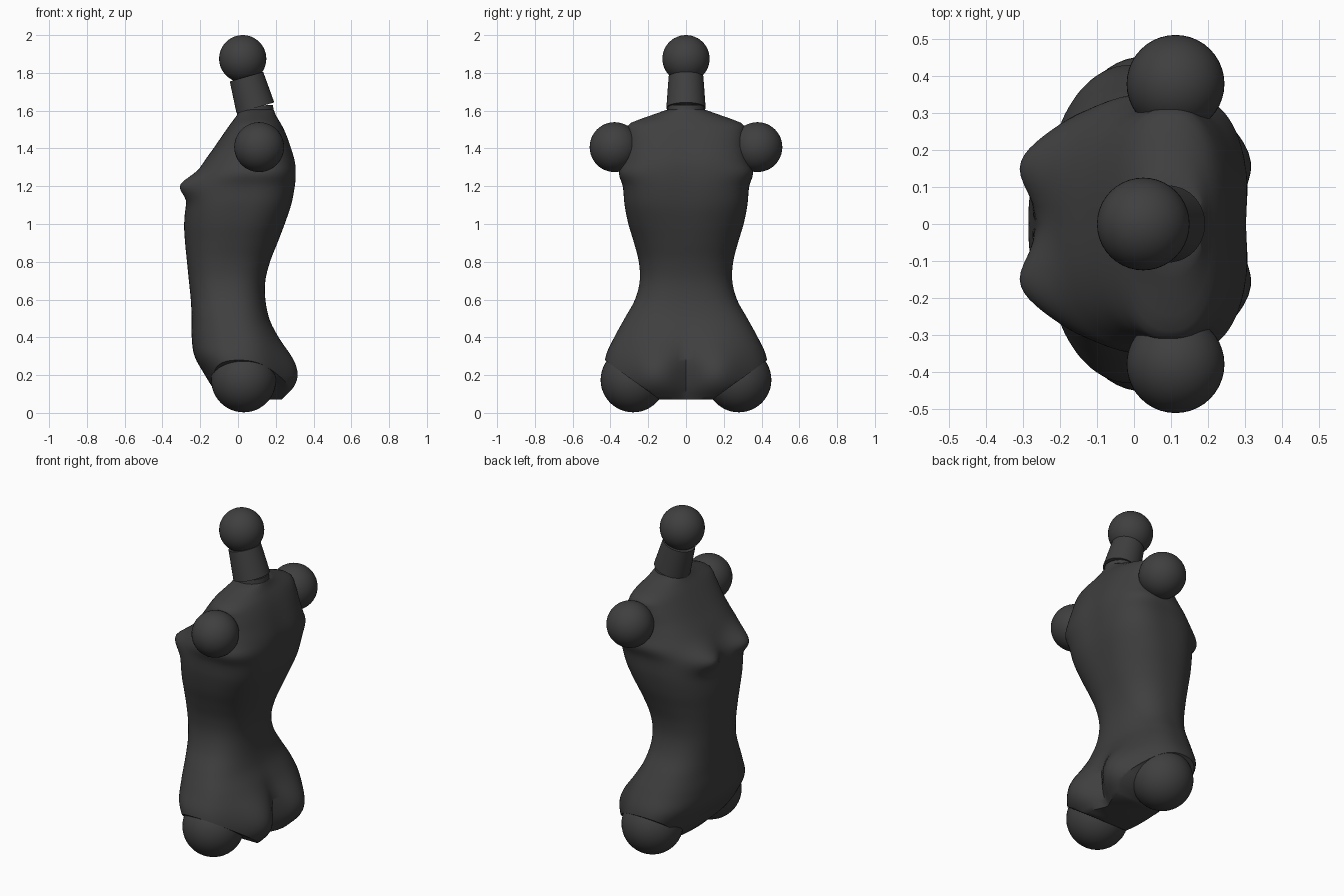
import bpy, bmesh, math
from mathutils import Vector

if "Cube" in bpy.data.objects:
    bpy.data.objects.remove(bpy.data.objects["Cube"], do_unlink=True)

charcoal = bpy.data.materials.new("charcoal")
charcoal.use_nodes = True
charcoal.diffuse_color = (0.05, 0.05, 0.05, 1)
charcoal.node_tree.nodes["Principled BSDF"].inputs["Base Color"].default_value = (0.05, 0.05, 0.05, 1)


def finish(obj, name, angle=40):
    obj.name = name
    obj.data.materials.append(charcoal)
    bpy.ops.object.select_all(action="DESELECT")
    obj.select_set(True)
    bpy.context.view_layer.objects.active = obj
    bpy.ops.object.shade_smooth_by_angle(angle=math.radians(angle))


def ball(name, centre, radius):
    bpy.ops.mesh.primitive_uv_sphere_add(segments=40, ring_count=24, radius=radius, location=centre)
    finish(bpy.context.object, name)


def tube(name, start, end, r1, r2):
    a, b = Vector(start), Vector(end)
    bpy.ops.mesh.primitive_cone_add(vertices=40, radius1=r1, radius2=r2, depth=(b - a).length, location=(a + b) / 2)
    obj = bpy.context.object
    obj.rotation_euler = (b - a).to_track_quat("Z", "Y").to_euler()
    finish(obj, name)


# Torso sections: height, front x, back x, widest x, half width, squareness
sections = [
    (0.07, -0.07, 0.20, 0.06, 0.30, 2.2),
    (0.13, -0.13, 0.23, 0.04, 0.40, 2.3),
    (0.20, -0.175, 0.24, 0.02, 0.43, 2.4),
    (0.30, -0.23, 0.235, 0.00, 0.425, 2.4),
    (0.40, -0.245, 0.205, 0.00, 0.38, 2.4),
    (0.50, -0.245, 0.165, -0.02, 0.325, 2.4),
    (0.60, -0.25, 0.145, -0.04, 0.27, 2.4),
    (0.70, -0.26, 0.145, -0.05, 0.245, 2.4),
    (0.80, -0.27, 0.17, -0.05, 0.25, 2.4),
    (0.90, -0.28, 0.21, -0.03, 0.275, 2.4),
    (1.00, -0.285, 0.25, 0.00, 0.305, 2.5),
    (1.10, -0.275, 0.285, 0.03, 0.325, 2.7),
    (1.20, -0.25, 0.305, 0.06, 0.335, 2.8),
    (1.27, -0.215, 0.31, 0.10, 0.355, 2.7),
    (1.33, -0.18, 0.305, 0.10, 0.335, 2.7),
    (1.40, -0.13, 0.285, 0.10, 0.318, 2.7),
    (1.48, -0.075, 0.255, 0.10, 0.312, 2.6),
    (1.53, -0.04, 0.23, 0.10, 0.30, 2.3),
    (1.57, -0.01, 0.205, 0.10, 0.20, 2.0),
    (1.605, 0.01, 0.19, 0.10, 0.10, 2.0),
]


def section_at(z):
    """Smooth cubic blend between neighbouring sections."""
    last = len(sections) - 1
    i = max(k for k in range(last) if sections[k][0] <= z + 1e-6)
    p = [sections[min(max(k, 0), last)] for k in range(i - 1, i + 3)]
    h = p[2][0] - p[1][0]
    t = (z - p[1][0]) / h
    out = []
    for c in range(1, 6):
        m1 = (p[2][c] - p[0][c]) / (p[2][0] - p[0][0]) * h
        m2 = (p[3][c] - p[1][c]) / (p[3][0] - p[1][0]) * h
        out.append((2*t**3 - 3*t*t + 1)*p[1][c] + (t**3 - 2*t*t + t)*m1
                   + (3*t*t - 2*t**3)*p[2][c] + (t**3 - t*t)*m2)
    return out


def bump(y, z, y0, z0, wy, wz):
    return math.exp(-((abs(y) - y0) / wy) ** 2 - ((z - z0) / wz) ** 2)


def spow(v, e):
    return math.copysign(abs(v) ** e, v)


bm = bmesh.new()
rings, count, steps = [], 96, 90
low, high = sections[0][0], sections[-1][0]
for r in range(steps + 1):
    z = low + (high - low) * r / steps
    front, back, mid, half, square = section_at(z)
    ring = []
    for k in range(count):
        a = math.tau * k / count
        c, s = spow(math.cos(a), 2 / square), spow(math.sin(a), 2 / square)
        x = mid + c * ((back - mid) if c > 0 else (mid - front))
        y = half * s
        if c < 0:    # breasts
            x -= 0.072 * bump(y, z, 0.165, 1.205, 0.10, 0.065) * min(1, -2 * c)
        else:        # buttocks and spine groove
            x += 0.085 * bump(y, z, 0.17, 0.20, 0.14, 0.16) * min(1, 2 * c)
            x -= 0.03 * bump(y, z, 0, 0.18, 0.05, 0.15) * c
            x -= 0.008 * bump(y, z, 0, 1.25, 0.08, 0.25) * c
        ring.append(bm.verts.new((x, y, z)))
    rings.append(ring)
for lower, upper in zip(rings, rings[1:]):
    for k in range(count):
        n = (k + 1) % count
        bm.faces.new((lower[k], lower[n], upper[n], upper[k]))
bm.faces.new(rings[0][::-1])
bm.faces.new(rings[-1])

# Slanted leg openings
for side in (1, -1):
    cut = bmesh.ops.bisect_plane(bm, geom=bm.verts[:] + bm.edges[:] + bm.faces[:], dist=1e-5,
                                 plane_co=(0, side * 0.14, 0.07), plane_no=(0, side * 0.21, -0.29),
                                 clear_outer=True)
    edges = [e for e in cut["geom_cut"] if isinstance(e, bmesh.types.BMEdge)]
    bmesh.ops.holes_fill(bm, edges=edges, sides=0)
bmesh.ops.recalc_face_normals(bm, faces=bm.faces)
mesh = bpy.data.meshes.new("torso")
bm.to_mesh(mesh)
bm.free()
torso = bpy.data.objects.new("torso", mesh)
bpy.context.collection.objects.link(torso)
finish(torso, "torso", 50)

# Neck and ball joints
tube("neck_collar", (0.095, 0, 1.55), (0.09, 0, 1.625), 0.1, 0.095)
tube("neck", (0.092, 0, 1.615), (0.045, 0, 1.78), 0.104, 0.092)
ball("head_joint", (0.025, 0, 1.875), 0.125)
for side, label in ((1, "left"), (-1, "right")):
    # the figure is turned so its chest points along -x
    ball(label + "_shoulder_joint", (0.112, side * 0.378, 1.407), 0.132)
    ball(label + "_hip_joint", (0.03, side * 0.28, 0.175), 0.172)
